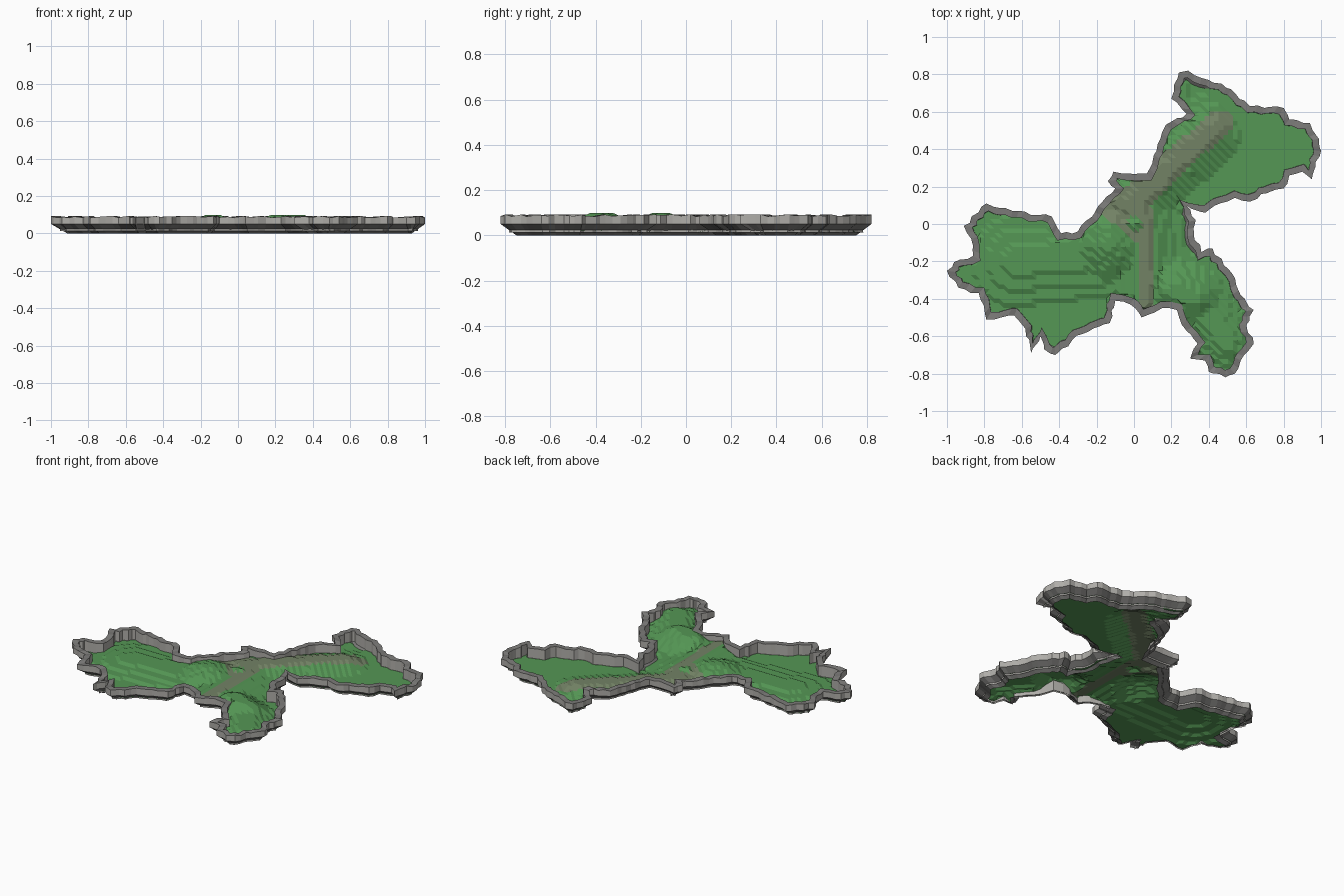
import bpy, bmesh, math, random
from mathutils import Vector, noise
from mathutils.geometry import delaunay_2d_cdt

if "Cube" in bpy.data.objects:
    bpy.data.objects.remove(bpy.data.objects["Cube"])

random.seed(4)

# Coastline, clockwise from the north tip
COAST = [(.24,.81),(.29,.82),(.40,.77),(.52,.72),(.62,.63),(.80,.62),(.83,.56),(.94,.54),
 (.97,.48),(1,.39),(.97,.33),(.95,.24),(.90,.28),(.83,.26),(.80,.19),(.68,.16),(.62,.12),
 (.54,.14),(.46,.11),(.38,.06),(.28,.10),(.33,.02),(.32,-.06),(.36,-.15),(.42,-.13),
 (.48,-.22),(.54,-.29),(.57,-.38),(.64,-.46),(.60,-.54),(.64,-.64),(.57,-.73),(.54,-.80),
 (.49,-.82),(.40,-.79),(.38,-.73),(.30,-.72),(.34,-.64),(.28,-.57),(.23,-.46),(.15,-.45),
 (.04,-.50),(-.02,-.43),(-.10,-.41),(-.13,-.53),(-.22,-.56),(-.33,-.62),(-.42,-.70),
 (-.48,-.67),(-.50,-.60),(-.55,-.69),(-.58,-.56),(-.64,-.49),(-.79,-.51),(-.83,-.37),
 (-.94,-.34),(-1,-.25),(-.93,-.19),(-.86,-.17),(-.87,-.08),(-.91,-.01),(-.79,.11),
 (-.65,.07),(-.44,.04),(-.39,-.05),(-.30,-.04),(-.10,.19),(-.14,.23),(-.11,.28),(.07,.27),
 (.12,.39),(.17,.53),(.28,.59),(.20,.67)]

# Hills: x1, y1, x2, y2, height, radius
HILLS = [(.40, .48, .0, .12, .068, .22), (.0, .12, .06, -.4, .066, .26),
         (-.14, -.1, -.13, -.11, .098, .30), (-.2, -.15, -.62, -.2, .055, .36),
         (.22, -.36, .32, -.4, .102, .22), (.34, -.42, .5, -.62, .07, .22),
         (.0, .0, .01, .0, .082, .10)]
# Bare track: x1, y1, x2, y2, half width
TRACK = [(.46, .54, .2, .32, .07), (.2, .32, .0, .12, .08), (-.08, .1, .0, .05, .10),
         (.0, .05, .03, -.02, .08), (.07, .0, .07, -.42, .035)]


def material(name, rgb):
    m = bpy.data.materials.new(name)
    m.diffuse_color = (*rgb, 1)
    m.use_nodes = True
    m.node_tree.nodes["Principled BSDF"].inputs["Base Color"].default_value = m.diffuse_color
    return m


GRASS = material("grass green", (.09, .31, .09))
EARTH = material("track grey brown", (.17, .225, .13))
DARK = material("dark stone grey", (.20, .197, .19))
LIGHT = material("light stone grey", (.43, .42, .395))


def seg_dist(x, y, s):
    a, d, p = Vector(s[:2]), Vector(s[2:4]) - Vector(s[:2]), Vector((x, y))
    t = max(0, min(1, (p - a).dot(d) / d.length_squared))
    return (p - a - d * t).length


def height(x, y):
    z = .018
    for s in HILLS:
        t = min(1, seg_dist(x, y, s) / s[5])
        z = max(z, .018 + (s[4] - .018) * (.5 + .5 * math.cos(math.pi * t)))
    z += .004 * noise.noise((x * 5, y * 5, 0))
    return max(.012, min(.1, round(z / .011) * .011))


def inset(loop, dist):
    # move each point along its mitred inward normal
    out, n = [], len(loop)
    for i, p in enumerate(loop):
        e1, e2 = (p - loop[i - 1]).normalized(), (loop[(i + 1) % n] - p).normalized()
        n1, n2 = Vector((e1.y, -e1.x)), Vector((e2.y, -e2.x))
        m = n1 + n2
        m = m.normalized() if m.length > .2 else n1
        out.append(p + m * dist / max(.75, m.dot(n1)))
    return out


coast = [Vector(p) for p in COAST]
# Rough offsets: each coast edge is split, every ring gets the same jitter
SPLITS = [max(1, round((coast[(i + 1) % len(coast)] - p).length / .035))
          for i, p in enumerate(coast)]
JITTER = [[Vector((random.uniform(-.009, .009), random.uniform(-.009, .009)))
           if k else Vector((0, 0)) for k in range(n)] for n in SPLITS]


def ring(dist):
    base = inset(coast, dist) if dist else coast
    return [p.lerp(base[(i + 1) % len(base)], k / SPLITS[i]) + JITTER[i][k]
            for i, p in enumerate(base) for k in range(SPLITS[i])]


def finish(bm, name, mats):
    me = bpy.data.meshes.new(name)
    bm.to_mesh(me)
    bm.free()
    ob = bpy.data.objects.new(name, me)
    for m in mats:
        me.materials.append(m)
    bpy.context.collection.objects.link(ob)
    return ob


# Cliff wall: dark tapered foot, light upright face, dark top, light inner face
bm = bmesh.new()
tops = [random.uniform(.083, .093) for _ in ring(0)]
rings = [[bm.verts.new((p.x, p.y, tops[i] if z is None else z))
          for i, p in enumerate(ring(dist))]
         for dist, z in ((.066, 0), (0, .05), (0, None), (.036, None), (.036, .012))]
for level, (a, b) in enumerate(zip(rings, rings[1:])):
    for i in range(len(a)):
        j = (i + 1) % len(a)
        bm.faces.new((a[j], a[i], b[i], b[j])).material_index = level % 2
bmesh.ops.recalc_face_normals(bm, faces=bm.faces)
finish(bm, "cliff_wall", [DARK, LIGHT])

# Ground: a point grid triangulated inside the coast, lifted into terraces
STEP = .025
edge = ring(.034)
n = len(edge)
grid = [Vector((i * STEP + .003, j * STEP + .002))
        for i in range(-40, 41) for j in range(-33, 34)]
verts, _, faces, *_ = delaunay_2d_cdt(
    edge + grid, [(i, (i + 1) % n) for i in range(n)], [], 1, 1e-5)
bm = bmesh.new()
vs = [bm.verts.new((v.x, v.y, height(v.x, v.y))) for v in verts]
for tri in faces:
    f = bm.faces.new([vs[i] for i in tri])
    c = f.calc_center_median()
    on_track = any(seg_dist(c.x, c.y, s) < s[4] for s in TRACK)
    knoll = math.hypot(c.x, c.y) < .04
    f.material_index = 1 if on_track and not knoll else 0
    f.normal_update()
    if f.normal.z < 0:
        f.normal_flip()
bmesh.ops.delete(bm, geom=[v for v in bm.verts if not v.link_faces], context='VERTS')
finish(bm, "terraced_ground", [GRASS, EARTH])
